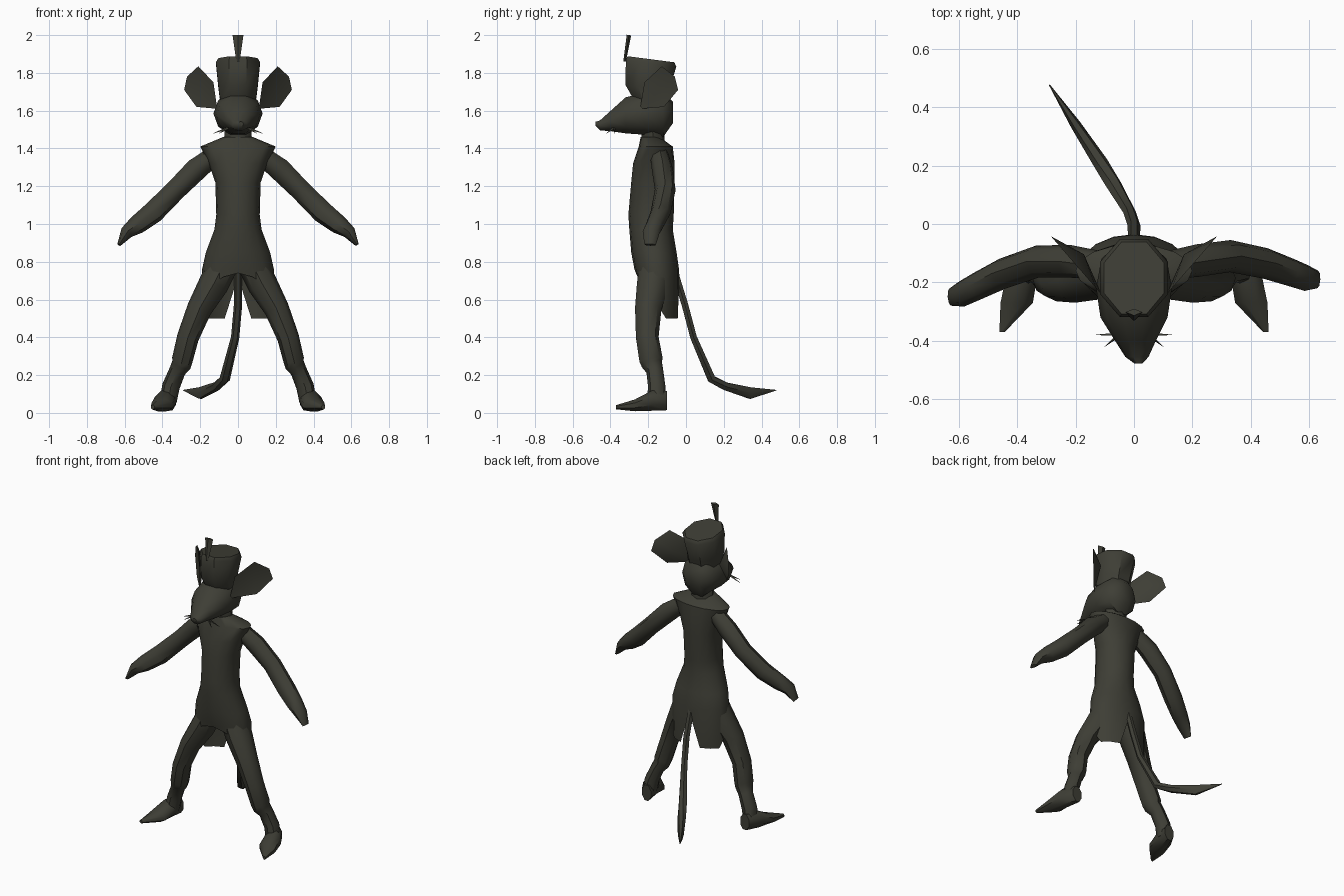
import bpy, bmesh, math
from mathutils import Vector

cube = bpy.data.objects.get("Cube")
if cube:
    bpy.data.objects.remove(cube, do_unlink=True)

COLOUR = (0.048, 0.048, 0.036, 1)
fur = bpy.data.materials.new("dark_olive_grey")
fur.use_nodes = True
fur.diffuse_color = COLOUR
shader = fur.node_tree.nodes["Principled BSDF"]
shader.inputs["Base Color"].default_value = COLOUR
shader.inputs["Roughness"].default_value = 0.9

X, Y, Z = Vector((1, 0, 0)), Vector((0, 1, 0)), Vector((0, 0, 1))
parts = []


def finish(name, bm):
    """Turn a bmesh into a coloured object."""
    bmesh.ops.recalc_face_normals(bm, faces=bm.faces)
    mesh = bpy.data.meshes.new(name)
    bm.to_mesh(mesh)
    bm.free()
    mesh.materials.append(fur)
    obj = bpy.data.objects.new(name, mesh)
    bpy.context.collection.objects.link(obj)
    parts.append(obj)
    return obj


def loft(name, stations, ref=X, normal=None, sides=8, turn=0.0, cap_end=True):
    """Skin elliptical rings (x, y, z, radius along ref, other radius)."""
    bm = bmesh.new()
    centres = [Vector(s[:3]) for s in stations]
    rings = []
    for i, (c, s) in enumerate(zip(centres, stations)):
        ahead = centres[min(i + 1, len(centres) - 1)]
        behind = centres[max(i - 1, 0)]
        n = (normal or (ahead - behind)).normalized()
        u = (ref - n * ref.dot(n)).normalized()
        v = n.cross(u)
        ring = []
        for k in range(sides):
            a = math.tau * (k + turn) / sides
            ring.append(bm.verts.new(c + u * s[3] * math.cos(a) + v * s[4] * math.sin(a)))
        rings.append(ring)
    for low, high in zip(rings, rings[1:]):
        for k in range(sides):
            j = (k + 1) % sides
            bm.faces.new((low[k], low[j], high[j], high[k]))
    bm.faces.new(rings[0])
    if cap_end:
        bm.faces.new(rings[-1])
    return finish(name, bm)


# Coat: shoulders, waist and flared skirt
SIDES = 16
coat = loft("coat", [
    (0, -.19, 1.46, .08, .05), (0, -.16, 1.41, .2, .09),
    (0, -.17, 1.32, .155, .11), (0, -.175, 1.22, .12, .115),
    (0, -.185, 1.05, .115, .12), (0, -.185, .97, .125, .115),
    (0, -.17, .85, .17, .12), (0, -.155, .76, .19, .118),
    (0, -.15, .68, .2, .115)], normal=-Z, sides=SIDES, cap_end=False)

# Cut-away front hem and split tails, listed from front to back
hem = [.74, .72, .68, .65, .57, .5, .5, .5, .72]
front = SIDES // 4
for k, vert in enumerate(coat.data.vertices[-SIDES:]):
    vert.co.z = hem[min((k - front) % SIDES, (front - k) % SIDES)]
    if vert.co.z < .6:
        vert.co.x *= .92

# Neck and head
loft("neck", [(0, -.17, 1.41, .075, .06), (0, -.18, 1.53, .07, .06)])
loft("head", [
    (0, -.07, 1.59, .06, .06), (0, -.12, 1.585, .112, .13),
    (0, -.22, 1.585, .13, .118), (0, -.32, 1.575, .115, .1),
    (.005, -.4, 1.545, .07, .056), (.01, -.455, 1.522, .04, .028),
    (.015, -.478, 1.53, .014, .012)], normal=-Y, sides=10)

# Tall hat tilted back, with a feather
loft("hat", [
    (0, -.19, 1.64, .1, .09), (0, -.205, 1.72, .112, .125),
    (0, -.185, 1.85, .126, .146), (0, -.185, 1.872, .112, .135)],
    normal=Vector((0, .13, 1)), turn=.5)
loft("feather", [(0, -.325, 1.86, .009, .007), (0, -.302, 2, .029, .012)], sides=4)


def ear(name, side):
    """Cupped leaf, swept back from the head."""
    outline = [(.11, 1.61), (.22, 1.62), (.285, 1.71), (.27, 1.78), (.21, 1.835), (.13, 1.75)]
    face = Vector((side * .72, -.69, 0))
    bm = bmesh.new()
    rim = [bm.verts.new((side * x, -.22 + (x - .13) * 1.15, z)) for x, z in outline]
    middle = sum((v.co for v in rim), Vector()) / len(rim)
    for depth in (.015, .045):
        tip = bm.verts.new(middle - face * depth)
        for a, b in zip(rim, rim[1:] + rim[:1]):
            bm.faces.new((a, b, tip))
    finish(name, bm)


for label, s in (("left", 1), ("right", -1)):
    ear(label + "_ear", s)

    # Whiskers
    for i, reach in enumerate((.1, .13)):
        loft(f"{label}_whisker_{i}", [
            (s * .05, -.38, 1.51, .008, .008),
            (s * reach, -.42 + i * .04, 1.48, .001, .001)], ref=Y, sides=3)

    # Arm and hand; the right one swings further forward
    arm = [(.13, -.14, 1.36, .05, .05), (.22, -.125, 1.29, .056, .06),
           (.33, -.11, 1.18, .055, .055), (.45, -.135, 1.06, .053, .058),
           (.535, -.165, .995, .048, .05), (.59, -.185, .955, .045, .035),
           (.63, -.19, .89, .03, .01)]
    swing = 0 if s > 0 else .14
    loft(label + "_arm", [(s * x, y - swing * max(x - .2, 0), z, a, b)
                          for x, y, z, a, b in arm], ref=Y)

    # Trouser leg, cuff and ankle
    leg = [(.07, -.165, .8, .08, .08), (.13, -.175, .68, .085, .08),
           (.205, -.2, .55, .07, .066), (.265, -.205, .4, .06, .058),
           (.295, -.185, .28, .062, .055), (.3, -.18, .255, .055, .052),
           (.322, -.165, .22, .045, .044), (.355, -.155, .14, .046, .047),
           (.37, -.155, .06, .052, .045)]
    loft(label + "_leg", [(s * p[0], *p[1:]) for p in leg], ref=Y)

    # Pointed shoe
    shoe = [(.36, -.1, .065, .035, .055), (.385, -.18, .065, .058, .058),
            (.402, -.27, .04, .06, .034), (.452, -.37, .03, .01, .012)]
    loft(label + "_shoe", [(s * p[0], *p[1:]) for p in shoe], normal=-Y, turn=.5)

# Tail
loft("tail", [
    (0, -.07, .78, .02, .02), (0, -.005, .57, .022, .02),
    (-.015, .04, .4, .022, .02), (-.07, .135, .18, .028, .024),
    (-.115, .21, .14, .026, .024), (-.2, .34, .105, .018, .035),
    (-.29, .477, .12, .002, .002)], sides=6)

# Smooth shading with sharp creases kept
bpy.ops.object.select_all(action="DESELECT")
for obj in parts:
    obj.select_set(True)
bpy.context.view_layer.objects.active = parts[0]
bpy.ops.object.shade_smooth_by_angle(angle=math.radians(45))
